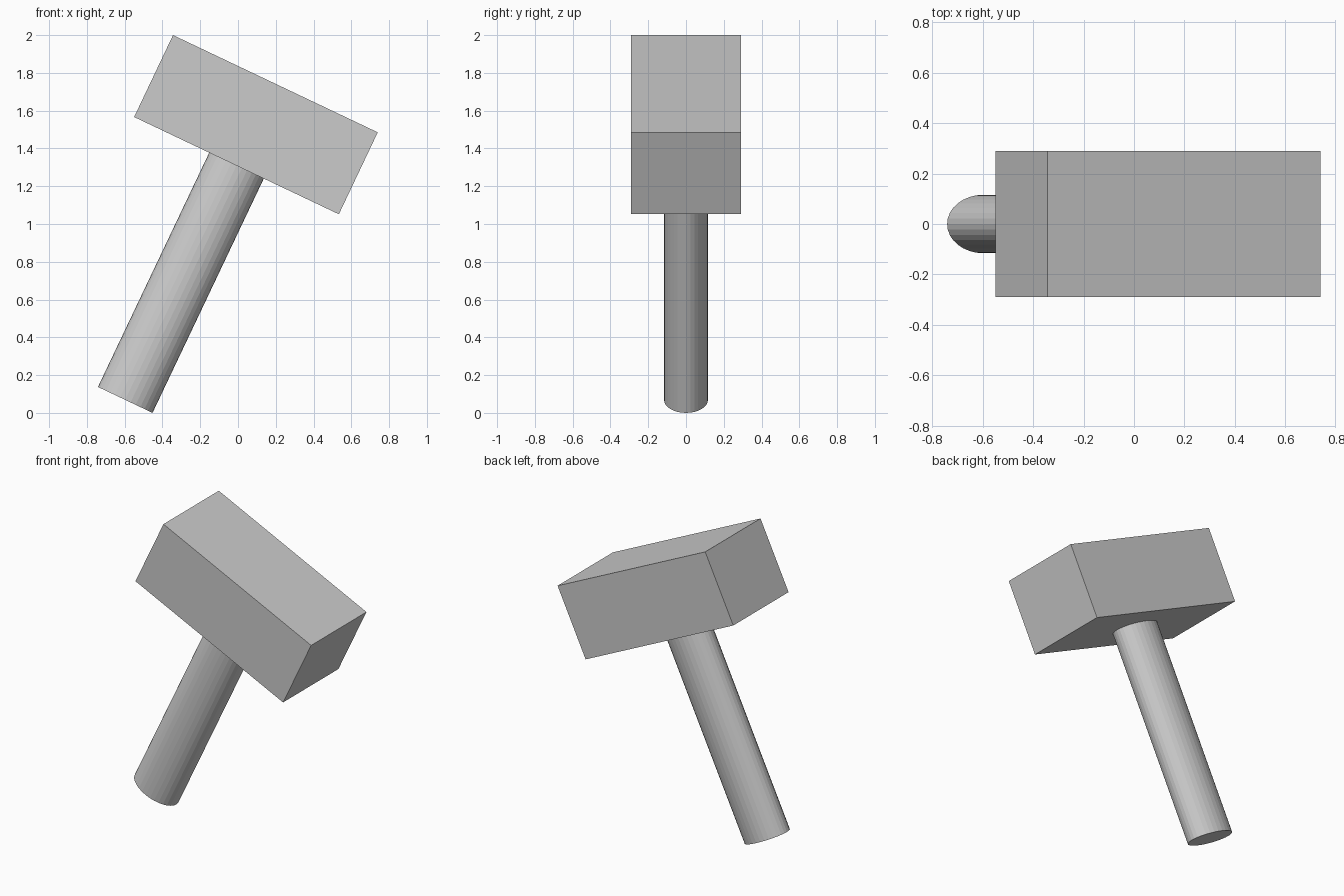
import bpy
import math
from mathutils import Vector, Matrix

if "Cube" in bpy.data.objects:
    bpy.data.objects.remove(bpy.data.objects["Cube"])

TILT = Matrix.Rotation(math.radians(25.4), 3, 'Y')
JOINT = Vector((-0.008, 0, 1.309))   # centre of the head's underside
HEAD_SIZE = (1.2, 0.58, 0.48)
HANDLE_RADII = (0.16, 0.116)
HANDLE_LENGTH = 1.373


def place(name, height, scale):
    """Put the new primitive on the tilted axis, at a height from the joint."""
    ob = bpy.context.object
    ob.name = name
    ob.location = JOINT + TILT @ Vector((0, 0, height))
    ob.rotation_euler = TILT.to_euler()
    ob.scale = scale
    return ob


# Block head
bpy.ops.mesh.primitive_cube_add(size=1)
place("hammer_head", HEAD_SIZE[2] / 2, HEAD_SIZE)

# Oval handle, meeting the head's underside
bpy.ops.mesh.primitive_cylinder_add(vertices=32, radius=1, depth=1)
place("handle", -HANDLE_LENGTH / 2, (*HANDLE_RADII, HANDLE_LENGTH))
